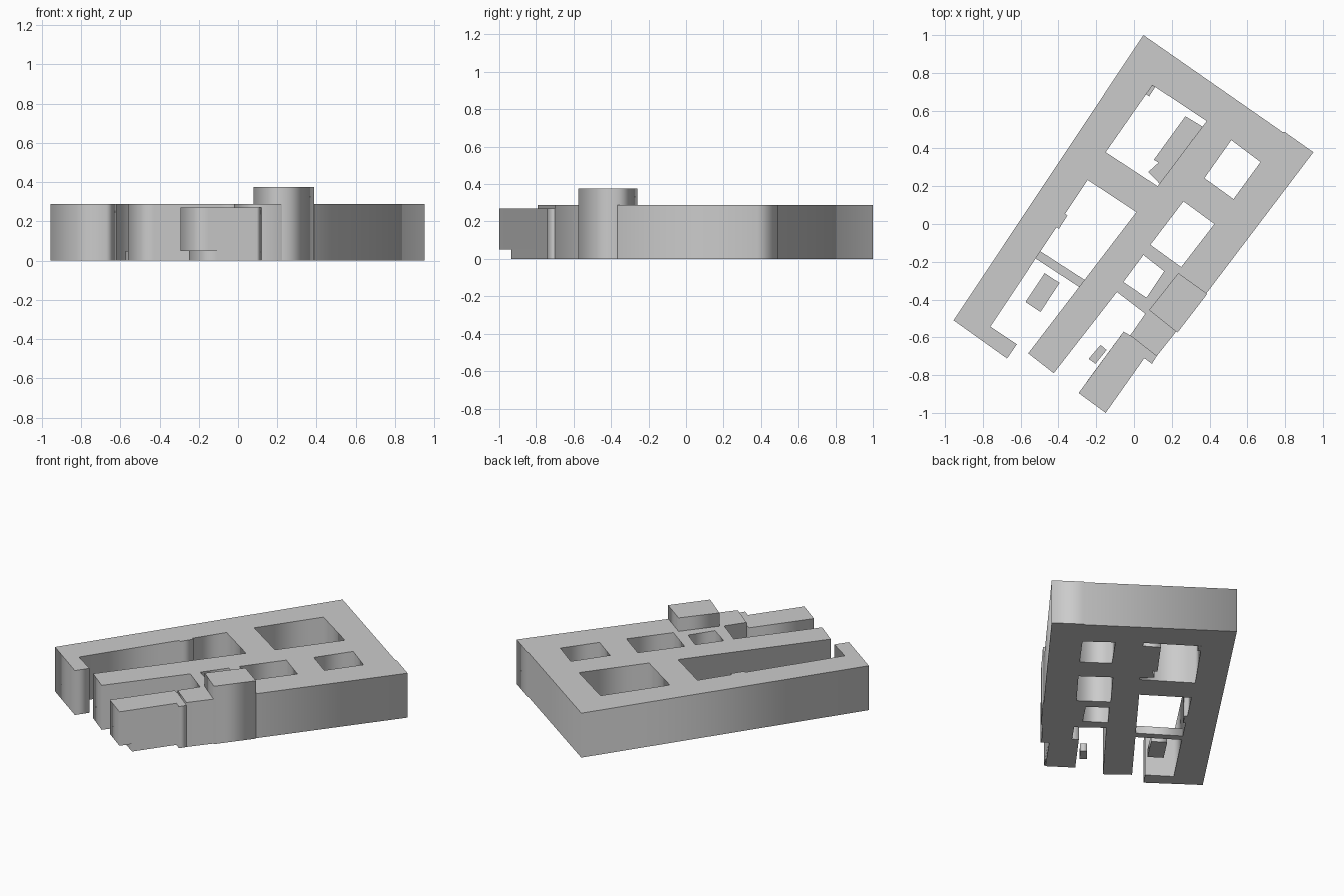
import bpy


def prism(name, outline, z0, z1, holes=()):
    """Extrude a flat outline (with optional holes) from z0 to z1."""
    curve = bpy.data.curves.new(name, 'CURVE')
    curve.dimensions = '2D'
    curve.fill_mode = 'BOTH'
    curve.extrude = (z1 - z0) / 2
    for loop in (outline, *holes):
        spline = curve.splines.new('POLY')
        spline.points.add(len(loop) - 1)
        for p, (x, y) in zip(spline.points, loop):
            p.co = (x, y, 0, 1)
        spline.use_cyclic_u = True
    obj = bpy.data.objects.new(name, curve)
    obj.location.z = (z0 + z1) / 2
    bpy.context.collection.objects.link(obj)
    bpy.ops.object.select_all(action='DESELECT')
    obj.select_set(True)
    bpy.context.view_layer.objects.active = obj
    bpy.ops.object.convert(target='MESH')
    return bpy.context.object


ROOF, WING, LOW, TOWER = 0.288, 0.27, 0.05, 0.375

# Main block: outer walls, open front court and middle arm
outline = [
    (0.05, 1.0), (0.785, 0.488), (0.797, 0.488), (0.95, 0.38),
    (0.385, -0.365), (0.12, -0.70), (-0.02, -0.59), (0.06, -0.475),
    (-0.09, -0.36), (-0.425, -0.79), (-0.56, -0.685), (0.013, 0.063),
    (-0.245, 0.233), (-0.365, 0.053), (-0.352, 0.045), (-0.397, -0.025),
    (-0.41, -0.017), (-0.76, -0.543), (-0.62, -0.637), (-0.672, -0.712),
    (-0.955, -0.51),
]
courtyards = [
    [(0.098, 0.735), (0.385, 0.545), (0.125, 0.20), (-0.15, 0.38)],
    [(0.515, 0.444), (0.67, 0.328), (0.527, 0.132), (0.373, 0.243)],
    [(0.262, 0.12), (0.426, 0.0), (0.25, -0.228), (0.087, -0.11)],
    [(0.05, -0.164), (0.16, -0.25), (0.066, -0.39), (-0.056, -0.307)],
]
prism("main_block", outline, 0, ROOF, courtyards)

# Front wing: upper storeys overhang a shorter ground floor
wing_back = [(0.055, -0.71), (0.095, -0.74), (0.12, -0.70), (-0.02, -0.59), (-0.055, -0.57)]
prism("front_wing_upper", wing_back + [(-0.293, -0.895), (-0.15, -1.0)], LOW, WING)
prism("front_wing_base", wing_back + [(-0.25, -0.835), (-0.105, -0.935)], 0, LOW)

# Raised tower on the right side
prism("tower", [(0.235, -0.26), (0.388, -0.37), (0.23, -0.575), (0.08, -0.455)], 0, TOWER)

# Low structures standing in the courtyards
low_parts = {
    "court_hall": [(0.272, 0.57), (0.363, 0.516), (0.135, 0.213), (0.125, 0.225),
                   (0.075, 0.275), (0.13, 0.325), (0.105, 0.34)],
    "court_pier": [(0.095, 0.735), (0.112, 0.725), (0.08, 0.675), (0.06, 0.69)],
    "court_link": [(-0.495, -0.145), (-0.255, -0.30), (-0.28, -0.34), (-0.525, -0.18)],
    "court_pavilion": [(-0.473, -0.26), (-0.394, -0.312), (-0.495, -0.466), (-0.574, -0.413)],
    "alley_shed": [(-0.177, -0.64), (-0.145, -0.667), (-0.204, -0.74), (-0.24, -0.714)],
}
for name, pts in low_parts.items():
    prism(name, pts, 0, LOW)
